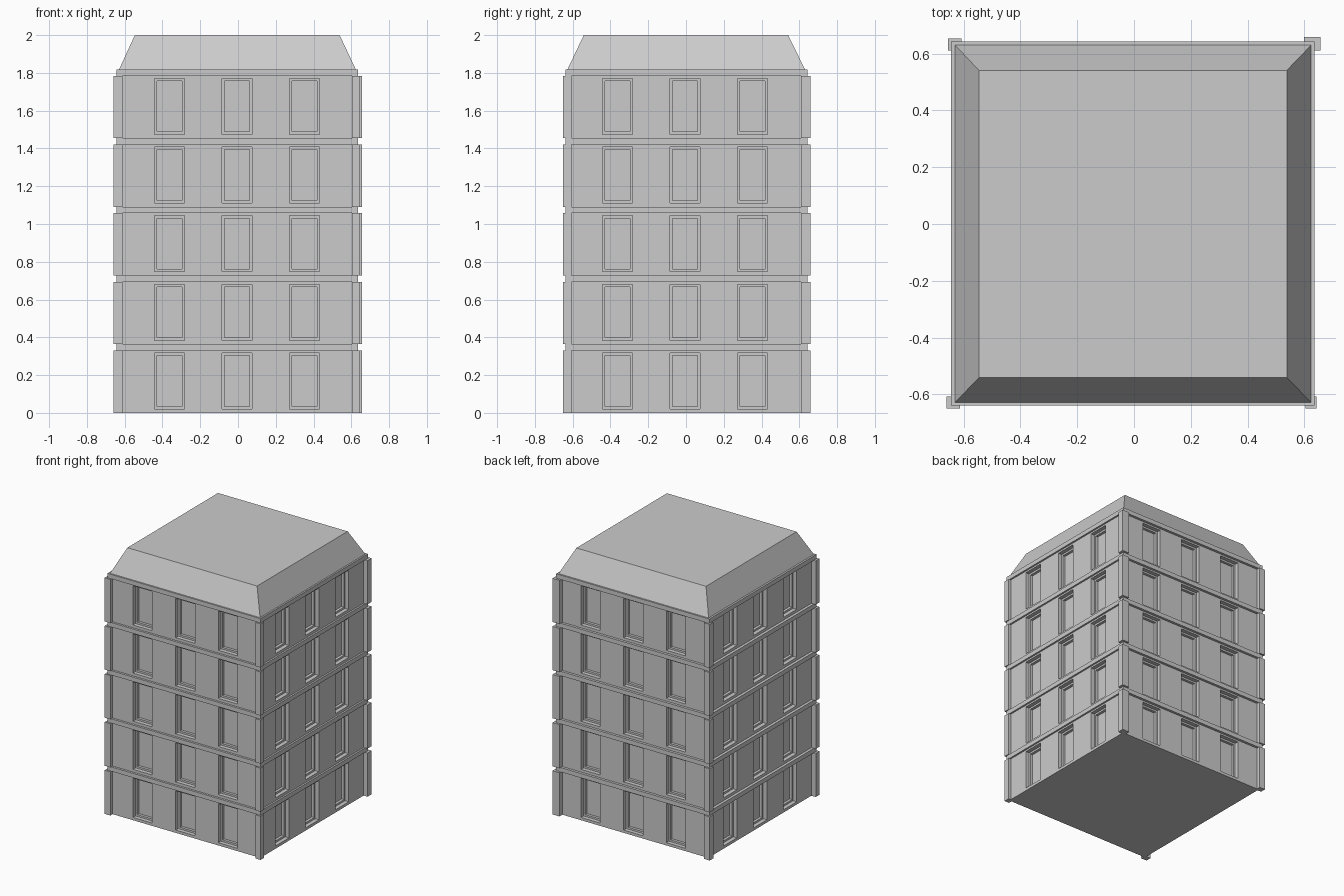
import bpy, bmesh
from math import radians
from mathutils import Matrix, Vector

if "Cube" in bpy.data.objects:
    bpy.data.objects.remove(bpy.data.objects["Cube"])

FLOORS, PITCH, FLOOR_H = 5, 0.3635, 0.33
WALL = 0.623
TOP = PITCH * FLOORS


def finish(bm, name):
    bmesh.ops.recalc_face_normals(bm, faces=bm.faces)
    me = bpy.data.meshes.new(name)
    bm.to_mesh(me)
    bm.free()
    ob = bpy.data.objects.new(name, me)
    bpy.context.collection.objects.link(ob)
    return ob


def box(name, x0, x1, y0, y1, z0, z1):
    bm = bmesh.new()
    bmesh.ops.create_cube(bm, size=1)
    for v in bm.verts:
        v.co = Vector((x1 if v.co.x > 0 else x0,
                       y1 if v.co.y > 0 else y0,
                       z1 if v.co.z > 0 else z0))
    return finish(bm, name)


def push(bm, faces, depth):
    # sink faces straight inward, leaving a jamb around each
    bmesh.ops.inset_individual(bm, faces=faces, thickness=0.0, depth=0.0)
    for f in faces:
        for v in f.verts:
            v.co.y += depth


# Walls: a gridded facade with stepped window recesses, turned to four sides
xs = [-WALL]
for c in (-0.362, -0.005, 0.352):
    xs += [c - 0.08, c + 0.08]
xs.append(WALL)
zs = [0.0]
for i in range(FLOORS):
    zs += [i * PITCH + 0.021, i * PITCH + 0.317]
zs.append(TOP)

for side, name in enumerate(("front", "right", "back", "left")):
    bm = bmesh.new()
    grid = [[bm.verts.new((x, -WALL, z)) for x in xs] for z in zs]
    windows = []
    for j in range(len(zs) - 1):
        for i in range(len(xs) - 1):
            f = bm.faces.new((grid[j][i], grid[j][i + 1],
                              grid[j + 1][i + 1], grid[j + 1][i]))
            if i % 2 and j % 2:
                windows.append(f)
    bm.normal_update()
    push(bm, windows, 0.03)
    bm.normal_update()
    bmesh.ops.inset_individual(bm, faces=windows, thickness=0.014, depth=0.0,
                               use_even_offset=True)
    push(bm, windows, 0.02)
    bm.transform(Matrix.Rotation(radians(90 * side), 4, 'Z'))
    finish(bm, name + "_wall")

# Underside of the building
box("base_slab", -WALL, WALL, -WALL, WALL, 0.0, 0.015)

# Corner pilasters (outer x, outer y, inner x, inner y) and floor bands
corners = [(-0.66, -0.65, -0.612, -0.607), (0.643, -0.65, 0.603, -0.607),
           (-0.655, 0.653, -0.607, 0.61), (0.656, 0.658, 0.598, 0.61)]
for i in range(FLOORS):
    z = i * PITCH
    for k, (ox, oy, ix, iy) in enumerate(corners):
        box(f"pilaster_{i}_{k}", min(ox, ix), max(ox, ix),
            min(oy, iy), max(oy, iy), z, z + FLOOR_H)
    box(f"floor_band_{i}", -0.644, 0.636, -0.639, 0.642, z + FLOOR_H, z + PITCH)

# Sloped roof
roof = box("roof", -0.63, 0.624, -0.628, 0.63, TOP, 2.0)
for v in roof.data.vertices:
    if v.co.z > 1.9:
        v.co.x = 0.538 if v.co.x > 0 else -0.546
        v.co.y = 0.541 if v.co.y > 0 else -0.541
